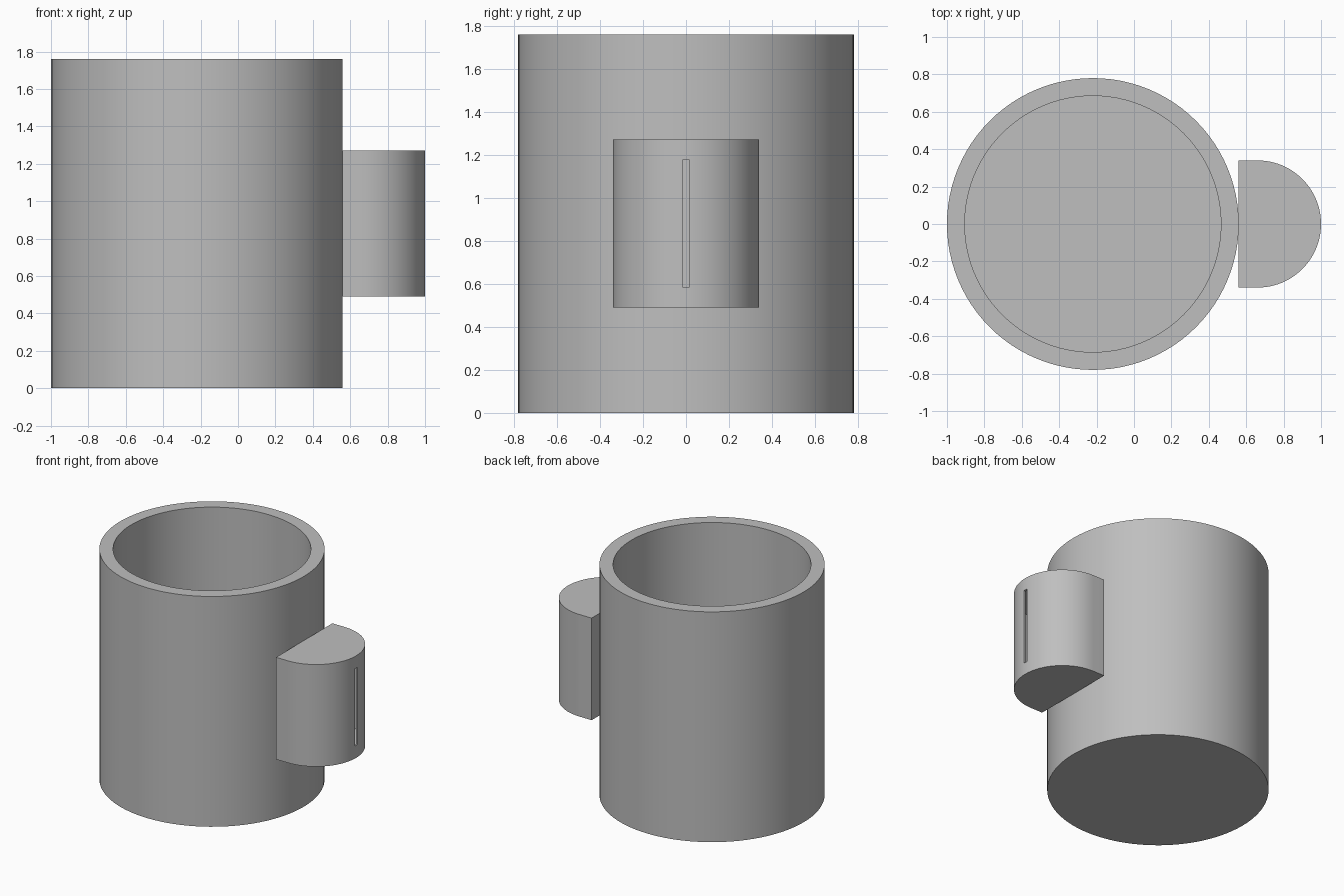
import bpy
import bmesh
import math

cube = bpy.data.objects.get("Cube")
if cube:
    bpy.data.objects.remove(cube, do_unlink=True)

gray = bpy.data.materials.new("plain gray")
gray.use_nodes = True
color = (0.52, 0.52, 0.52, 1)
gray.diffuse_color = color
gray.node_tree.nodes["Principled BSDF"].inputs["Base Color"].default_value = color


def prism(name, outline, z0, z1):
    """Extrude a closed xy outline from z0 up to z1."""
    bm = bmesh.new()
    base = bm.faces.new([bm.verts.new((x, y, z0)) for x, y in outline])
    grown = bmesh.ops.extrude_face_region(bm, geom=[base])["geom"]
    top = [v for v in grown if isinstance(v, bmesh.types.BMVert)]
    bmesh.ops.translate(bm, verts=top, vec=(0, 0, z1 - z0))
    bmesh.ops.recalc_face_normals(bm, faces=bm.faces)
    mesh = bpy.data.meshes.new(name)
    bm.to_mesh(mesh)
    bm.free()
    mesh.materials.append(gray)
    obj = bpy.data.objects.new(name, mesh)
    bpy.context.collection.objects.link(obj)
    return obj


def arc(cx, radius, start, end, steps):
    angles = [start + (end - start) * i / steps for i in range(steps + 1)]
    return [(cx + radius * math.cos(a), radius * math.sin(a)) for a in angles]


def d_shape(back, radius):
    """Half round outline with a short straight run to a flat back."""
    curve = arc(0.66, radius, -math.pi / 2, math.pi / 2, 48)
    return [(back, -radius)] + curve + [(back, radius)]


def activate(obj):
    bpy.ops.object.select_all(action='DESELECT')
    obj.select_set(True)
    bpy.context.view_layer.objects.active = obj


def cut(target, cutter):
    cutter.hide_render = True
    mod = target.modifiers.new("cut", 'BOOLEAN')
    mod.operation = 'DIFFERENCE'
    mod.solver = 'EXACT'
    mod.object = cutter
    activate(target)
    bpy.ops.object.modifier_apply(modifier=mod.name)
    bpy.data.objects.remove(cutter, do_unlink=True)


def smooth(obj):
    activate(obj)
    bpy.ops.object.shade_smooth_by_angle(angle=math.radians(30))


# Cup body, hollowed from the top
cup_x = -0.22
full = 2 * math.pi
cup = prism("cup_body", arc(cup_x, 0.78, 0, full, 96)[:-1], 0, 1.76)
cut(cup, prism("cup_hollow", arc(cup_x, 0.685, 0, full, 96)[:-1], 0.095, 1.9))
smooth(cup)

# Half round side housing, hollow inside
housing = prism("side_housing", d_shape(0.56, 0.34), 0.49, 1.27)
cut(housing, prism("housing_hollow", d_shape(0.6, 0.325), 0.54, 1.22))

# Narrow upright slot through the curved wall
slot = [(0.9, -0.016), (1.1, -0.016), (1.1, 0.016), (0.9, 0.016)]
cut(housing, prism("slot_cutter", slot, 0.585, 1.175))
smooth(housing)
